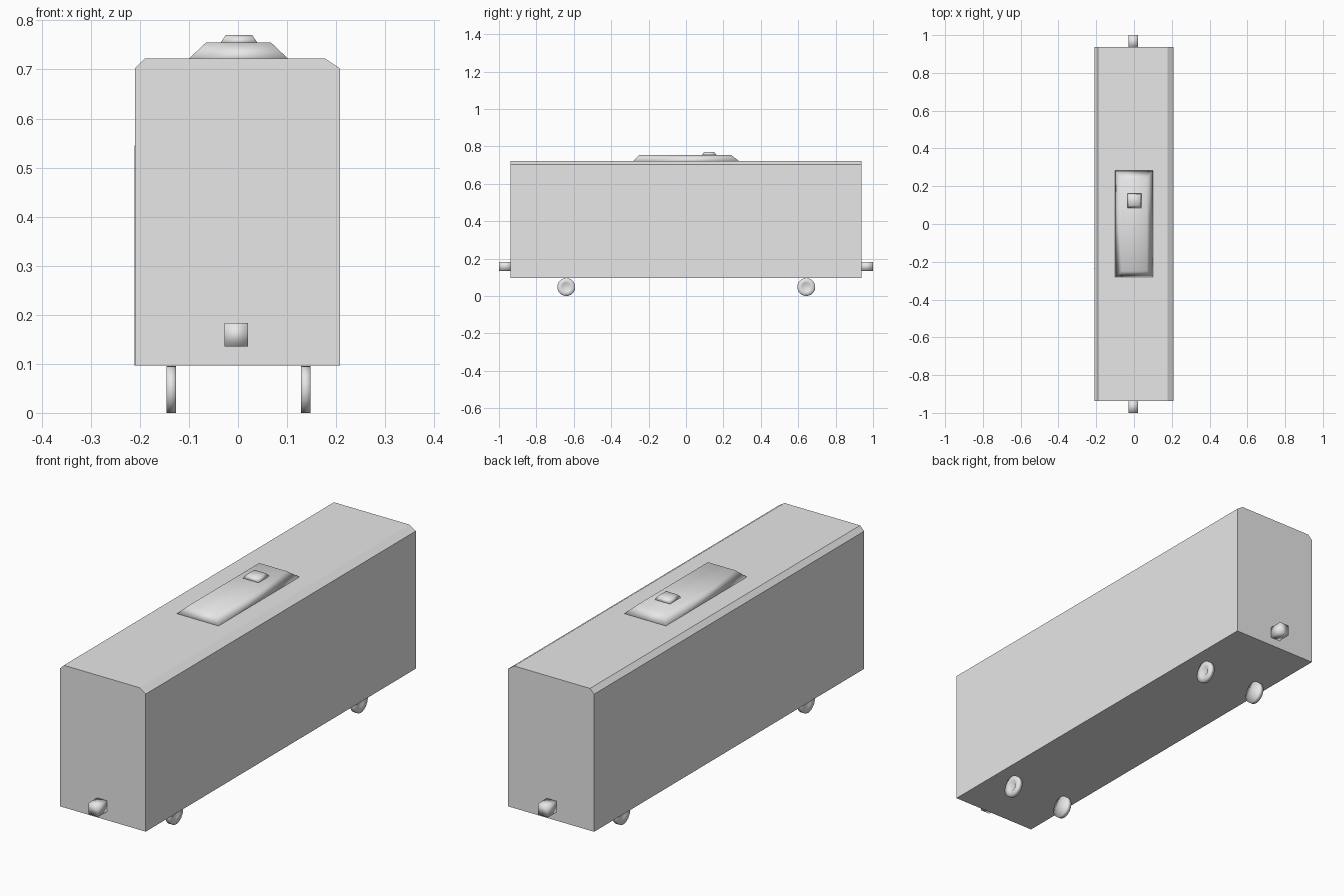
import bpy, bmesh, math
from mathutils import Vector

if "Cube" in bpy.data.objects:
    bpy.data.objects.remove(bpy.data.objects["Cube"])

grey = bpy.data.materials.new("plain_grey")
grey.diffuse_color = (0.8, 0.8, 0.8, 1)
grey.use_nodes = True
grey.node_tree.nodes["Principled BSDF"].inputs["Base Color"].default_value = grey.diffuse_color


def finish(name, bm, smooth=False):
    bmesh.ops.recalc_face_normals(bm, faces=bm.faces)
    for f in bm.faces:
        f.smooth = smooth
    me = bpy.data.meshes.new(name)
    bm.to_mesh(me)
    bm.free()
    me.materials.append(grey)
    ob = bpy.data.objects.new(name, me)
    bpy.context.collection.objects.link(ob)
    return ob


def frustum(name, base, top, z0, z1, smooth=False):
    """Box with rectangles (x0, x1, y0, y1) at the bottom and the top."""
    bm = bmesh.new()
    rings = []
    for (x0, x1, y0, y1), z in ((base, z0), (top, z1)):
        rings.append([bm.verts.new((x, y, z)) for x, y in
                      ((x0, y0), (x1, y0), (x1, y1), (x0, y1))])
    lo, hi = rings
    bm.faces.new(lo[::-1])
    bm.faces.new(hi)
    for i in range(4):
        j = (i + 1) % 4
        bm.faces.new((lo[i], lo[j], hi[j], hi[i]))
    return finish(name, bm, smooth)


# carriage body: chamfered cross-section extruded along y
bm = bmesh.new()
section = [(-0.21, 0.097), (0.208, 0.097), (0.208, 0.702),
           (0.178, 0.722), (-0.19, 0.722), (-0.21, 0.702)]
face = bm.faces.new([bm.verts.new((x, -0.938, z)) for x, z in section])
ext = bmesh.ops.extrude_face_region(bm, geom=[face])
bmesh.ops.translate(bm, vec=Vector((0, 1.876, 0)),
                    verts=[v for v in ext["geom"] if isinstance(v, bmesh.types.BMVert)])
finish("carriage_body", bm)

# thin seam on the left side
r = (-0.2108, -0.209, -0.239, -0.235)
frustum("side_seam", r, r, 0.097, 0.545)

# roof unit and its small cap
frustum("roof_unit", (-0.102, 0.104, -0.283, 0.285),
        (-0.065, 0.067, -0.248, 0.24), 0.720, 0.755, True)
frustum("roof_cap", (-0.036, 0.04, 0.085, 0.163),
        (-0.025, 0.029, 0.097, 0.15), 0.754, 0.770, True)

# couplers at both ends
for label, y0, y1 in (("front", -1.0, -0.93), ("back", 0.93, 1.0)):
    r = (-0.028, 0.02, y0, y1)
    frustum(label + "_coupler", r, r, 0.135, 0.183, True)


# wheels: turned profile (outward offset, radius), recessed hub on the outside
def wheel(name, x, y, side):
    profile = [(-0.01, 0.0), (-0.01, 0.048), (0.01, 0.048),
               (0.01, 0.025), (0.006, 0.019), (0.006, 0.0)]
    bm = bmesh.new()
    verts = [bm.verts.new((side * a, 0, rad)) for a, rad in profile]
    edges = [bm.edges.new(p) for p in zip(verts, verts[1:])]
    bmesh.ops.spin(bm, geom=verts + edges, cent=(0, 0, 0), axis=(1, 0, 0),
                   angle=math.tau, steps=24, use_duplicate=False)
    bmesh.ops.remove_doubles(bm, verts=bm.verts, dist=1e-5)
    ob = finish(name, bm, True)
    ob.location = (x, y, 0.048)


for end, y in (("front", -0.64), ("back", 0.643)):
    wheel(end + "_left_wheel", -0.136, y, -1)
    wheel(end + "_right_wheel", 0.138, y, 1)
